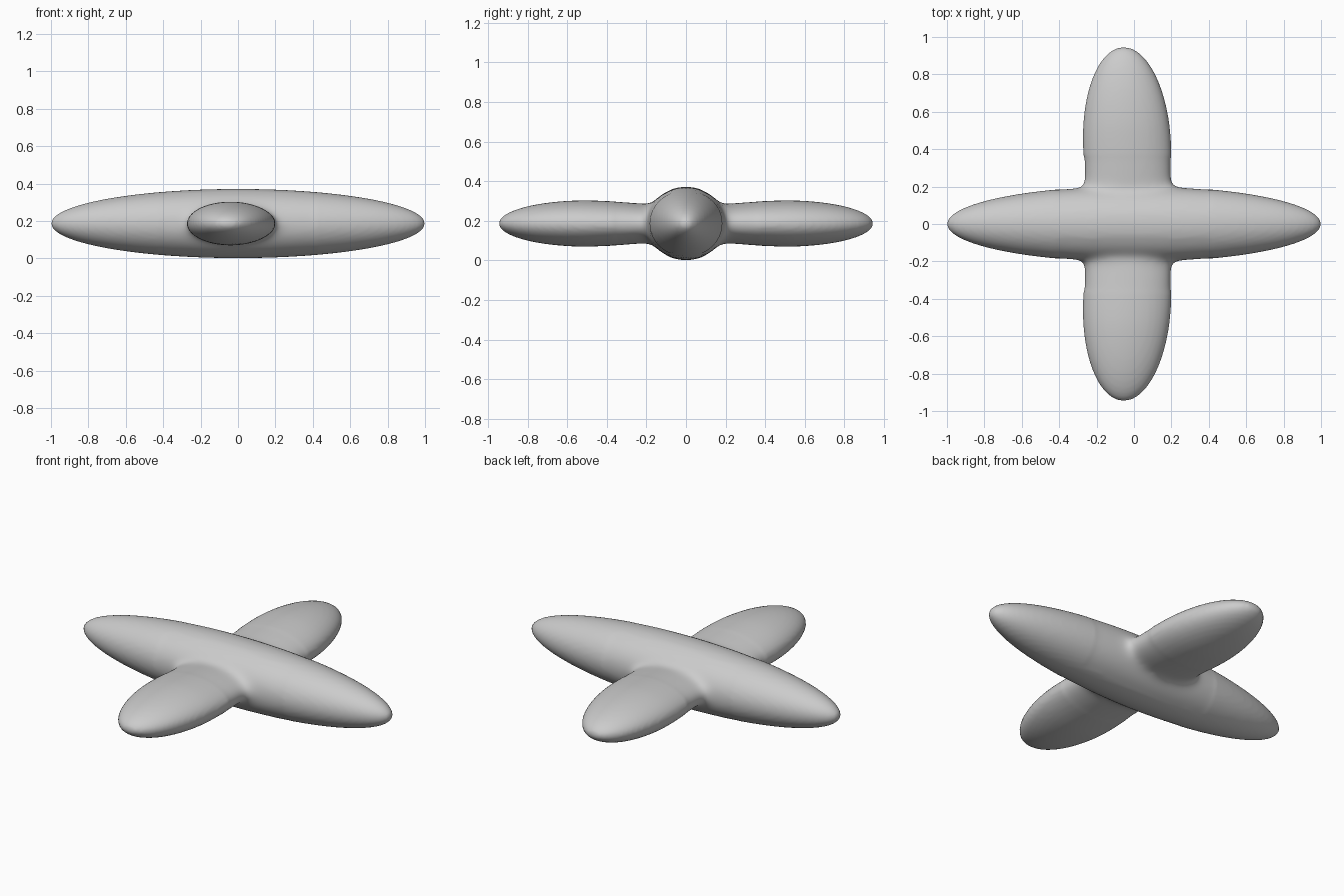
import bpy, bmesh, math
from mathutils import Vector

cube = bpy.data.objects.get("Cube")
if cube:
    bpy.data.objects.remove(cube, do_unlink=True)

MID = 0.186      # height of the centre plane
SIDES = 48


def loft(bm, rings):
    """Skin a list of closed point rings and cap both ends."""
    loops = [[bm.verts.new(p) for p in ring] for ring in rings]
    for a, b in zip(loops, loops[1:]):
        for i in range(SIDES):
            j = (i + 1) % SIDES
            bm.faces.new((a[i], a[j], b[j], b[i]))
    bm.faces.new(loops[0])
    bm.faces.new(loops[-1])


def ring(centre, u, v):
    angles = [math.tau * i / SIDES for i in range(SIDES)]
    return [centre + u * math.cos(a) + v * math.sin(a) for a in angles]


def thickness(y):
    """Wing half thickness: slim root, fuller middle, rounded tip."""
    full = 0.09 + 0.027 * math.sin(min(1, max(0, (y - 0.1) / 0.45)) * math.pi / 2)
    return full * math.sqrt(max(0.0, 1 - max(0, (y - 0.5) / 0.445) ** 2))


bm = bmesh.new()

# Spindle body along x
rings = []
for i in range(1, 64):
    a = math.pi * i / 64
    r = math.sin(a)
    rings.append(ring(Vector((-math.cos(a), 0, MID)),
                      Vector((0, 0.203 * r, 0)), Vector((0, 0, 0.185 * r))))
loft(bm, rings)

# Wings to the front and back, flat ovals with rounded tips
for side in (-1, 1):
    rings = []
    for i in range(41):
        y = 0.02 + 0.925 * math.sin(math.pi / 2 * i / 40.5)
        width = 0.236 * math.sqrt(1 - max(0, (y - 0.42) / 0.526) ** 2)
        shift = -0.033 - 0.022 * max(0, (y - 0.3) / 0.64)
        rings.append(ring(Vector((shift, side * y, MID)),
                          Vector((width, 0, 0)), Vector((0, 0, thickness(y)))))
    loft(bm, rings)

bmesh.ops.recalc_face_normals(bm, faces=bm.faces)
mesh = bpy.data.meshes.new("winged_body")
bm.to_mesh(mesh)
bm.free()
body = bpy.data.objects.new("winged_body", mesh)
bpy.context.collection.objects.link(body)

# Fuse the parts into one skin
fuse = body.modifiers.new("fuse", 'REMESH')
fuse.mode = 'VOXEL'
fuse.voxel_size = 0.013
graph = bpy.context.evaluated_depsgraph_get()
fused = bpy.data.meshes.new_from_object(body.evaluated_get(graph))
body.modifiers.clear()
body.data = fused

# Soften the joints between wings and body
bm = bmesh.new()
bm.from_mesh(fused)
joint = [v for v in bm.verts if abs(v.co.x) < 0.42 and 0.08 < abs(v.co.y) < 0.36]
for step in range(28):
    bmesh.ops.smooth_vert(bm, verts=joint, factor=0.5,
                          use_axis_x=True, use_axis_y=True, use_axis_z=True)
bmesh.ops.smooth_vert(bm, verts=bm.verts, factor=0.5,
                      use_axis_x=True, use_axis_y=True, use_axis_z=True)
for f in bm.faces:
    f.smooth = True
bm.to_mesh(fused)
bm.free()

# Plain grey finish
grey = bpy.data.materials.new("light_grey")
grey.use_nodes = True
colour = (0.6, 0.6, 0.6, 1)
grey.diffuse_color = colour
grey.node_tree.nodes["Principled BSDF"].inputs["Base Color"].default_value = colour
fused.materials.clear()
fused.materials.append(grey)
